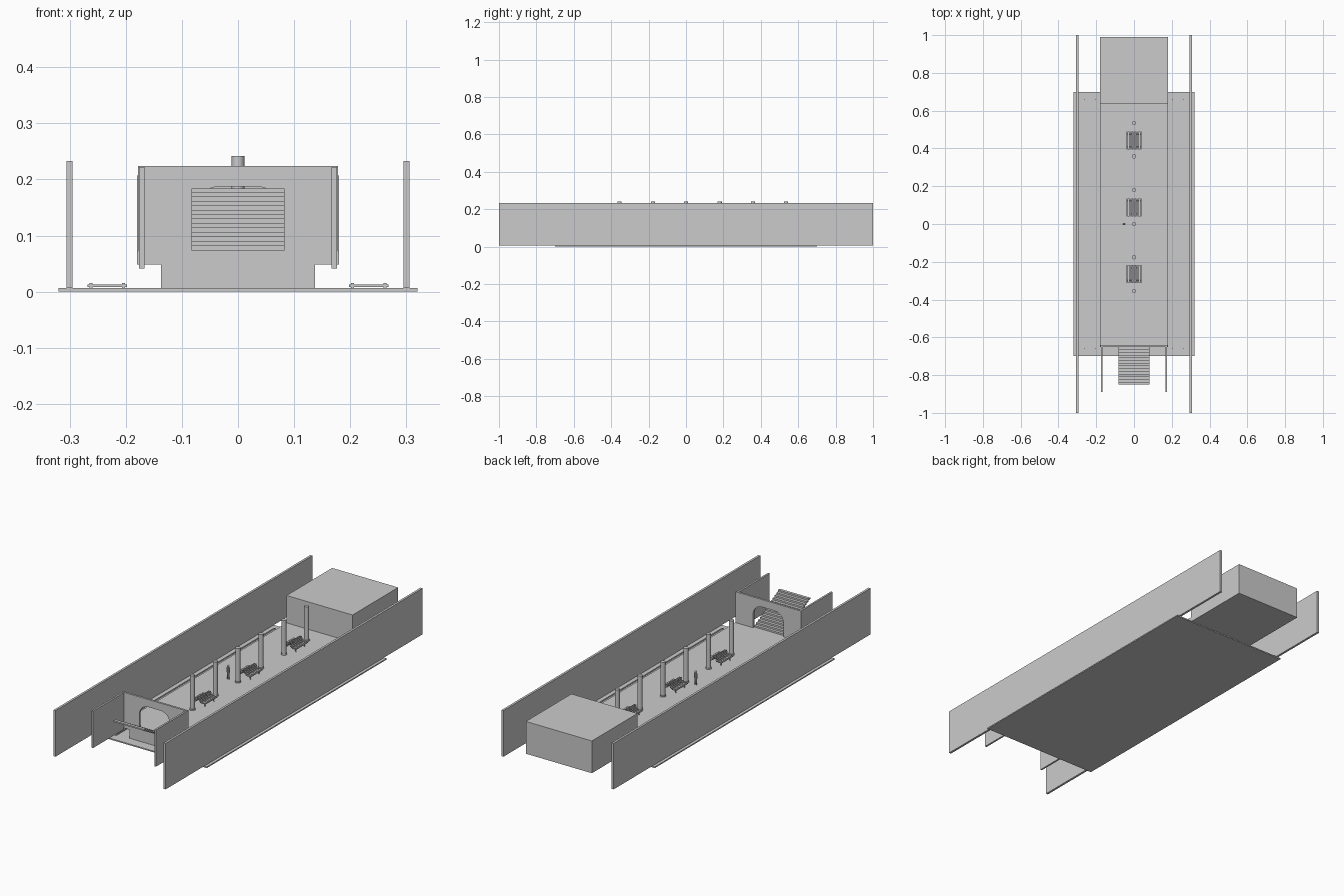
import bpy, bmesh, math
from mathutils import Vector

if "Cube" in bpy.data.objects:
    bpy.data.objects.remove(bpy.data.objects["Cube"])


def finish(name, bm, smooth=False):
    bmesh.ops.recalc_face_normals(bm, faces=bm.faces)
    me = bpy.data.meshes.new(name)
    bm.to_mesh(me)
    bm.free()
    ob = bpy.data.objects.new(name, me)
    bpy.context.collection.objects.link(ob)
    if smooth:
        bpy.ops.object.select_all(action='DESELECT')
        ob.select_set(True)
        bpy.context.view_layer.objects.active = ob
        bpy.ops.object.shade_smooth_by_angle()
    return ob


def add_box(bm, x0, x1, y0, y1, z0, z1):
    vs = bmesh.ops.create_cube(bm, size=1)['verts']
    for v in vs:
        v.co = Vector((x0 if v.co.x < 0 else x1, y0 if v.co.y < 0 else y1, z0 if v.co.z < 0 else z1))


def box(name, *b):
    bm = bmesh.new()
    add_box(bm, *b)
    return finish(name, bm)


def add_rod(bm, a, b, r1, r2=None, n=8):
    a, b = Vector(a), Vector(b)
    d = b - a
    vs = bmesh.ops.create_cone(bm, cap_ends=True, segments=n, radius1=r1,
                               radius2=r1 if r2 is None else r2, depth=d.length)['verts']
    q = Vector((0, 0, 1)).rotation_difference(d)
    for v in vs:
        v.co = q @ v.co + (a + b) / 2


def extrude(name, pts, to3d, offset):
    bm = bmesh.new()
    f = bm.faces.new([bm.verts.new(to3d(*p)) for p in pts])
    ext = bmesh.ops.extrude_face_region(bm, geom=[f])['geom']
    for v in ext:
        if isinstance(v, bmesh.types.BMVert):
            v.co += Vector(offset)
    return finish(name, bm)


TOP = 0.072

# Ground slab
box("ground_slab", -0.32, 0.32, -0.70, 0.70, 0, 0.006)

# Platform with overhanging edges
half = [(0.137, 0.006), (0.137, 0.048), (0.18, 0.048), (0.18, TOP)]
extrude("platform", half + [(-x, z) for x, z in reversed(half)],
        lambda x, z: (x, -0.65, z), (0, 1.285, 0))

# Closed block at the back end
box("back_block", -0.18, 0.18, 0.635, 0.99, 0.048, 0.207)

# Tunnel walls, stairwell walls and tracks on both sides
for side, s in (("left", -1), ("right", 1)):
    def span(a, b):
        return sorted((s * a, s * b))
    box(side + "_tunnel_wall", *span(0.295, 0.306), -1, 1, 0.006, 0.233)
    box(side + "_stairwell_wall", *span(0.167, 0.176), -0.89, -0.65, 0.041, 0.222)
    box(side + "_track_bed", *span(0.198, 0.268), -0.66, 0.66, 0.008, 0.0125)
    for i, x in enumerate((0.204, 0.262)):
        box(f"{side}_rail_{i + 1}", *span(x - 0.003, x + 0.003), -0.66, 0.66, 0.006, 0.0155)

# End wall with a rounded doorway
R, W, H = 0.05, 0.083, 0.187
arch = [(W, TOP)]
for k in range(9):
    a = math.pi / 2 * k / 8
    arch.append((W - R + R * math.cos(a), H - R + R * math.sin(a)))
arch += [(-x, z) for x, z in reversed(arch)]
outline = [(-0.178, TOP), (-0.178, 0.224), (0.178, 0.224), (0.178, TOP)] + arch
extrude("entrance_wall", outline, lambda x, z: (x, -0.65, z), (0, 0.01, 0))

# Staircase climbing away from the platform, thin folded steps
N = 14
run, rise = 0.2 / N, 0.112 / N
upper = [(-0.65, TOP)]
for i in range(N):
    y, z = -0.65 - run * i, TOP + rise * i
    upper += [(y, z + rise), (y - run, z + rise)]
lower = [(y, z - 0.007) for y, z in reversed(upper)]
extrude("staircase", upper + lower, lambda y, z: (-W, y, z), (2 * W, 0, 0))

# Columns with base collars
for i, y in enumerate((-0.355, -0.176, 0.0, 0.18, 0.358, 0.535)):
    bm = bmesh.new()
    add_rod(bm, (0, y, TOP), (0, y, 0.242), 0.0112, n=24)
    add_rod(bm, (0, y, TOP), (0, y, TOP + 0.006), 0.014, n=24)
    finish(f"column_{i + 1}", bm, True)

# Double-sided slatted benches: slat positions across one half
slats = [(0.004, 0.110), (0.006, 0.104), (0.009, 0.098), (0.014, 0.093),
         (0.020, 0.091), (0.026, 0.091), (0.032, 0.092), (0.038, 0.091)]
for i, y in enumerate((-0.265, 0.088, 0.442)):
    bm = bmesh.new()
    for s in (-1, 1):
        for x, z in slats:
            add_box(bm, s * x - 0.002, s * x + 0.002, y - 0.047, y + 0.047, z - 0.002, z + 0.002)
        for e in (-0.034, 0.034):
            for (xa, za), (xb, zb) in zip(slats, slats[1:]):
                add_rod(bm, (s * xa, y + e, za - 0.002), (s * xb, y + e, zb - 0.002), 0.0015, n=6)
            add_rod(bm, (s * 0.03, y + e, TOP), (s * 0.026, y + e, 0.09), 0.002, n=6)
    finish(f"bench_{i + 1}", bm)

# Standing figure on the platform
px = -0.053
bm = bmesh.new()
for s in (-1, 1):
    add_rod(bm, (px + s * 0.004, 0, TOP), (px + s * 0.003, 0, TOP + 0.034), 0.0025, 0.0035)
legs = finish("figure_legs", bm, True)
bm = bmesh.new()
add_rod(bm, (px, 0, TOP + 0.033), (px, 0, TOP + 0.058), 0.005, 0.006)
for s in (-1, 1):
    add_rod(bm, (px + s * 0.008, 0, TOP + 0.032), (px + s * 0.006, 0, TOP + 0.057), 0.0015, 0.002)
finish("figure_torso", bm, True)
bm = bmesh.new()
for v in bmesh.ops.create_uvsphere(bm, u_segments=12, v_segments=8, radius=0.005)['verts']:
    v.co = Vector((v.co.x + px, v.co.y, v.co.z * 1.2 + TOP + 0.064))
finish("figure_head", bm, True)
